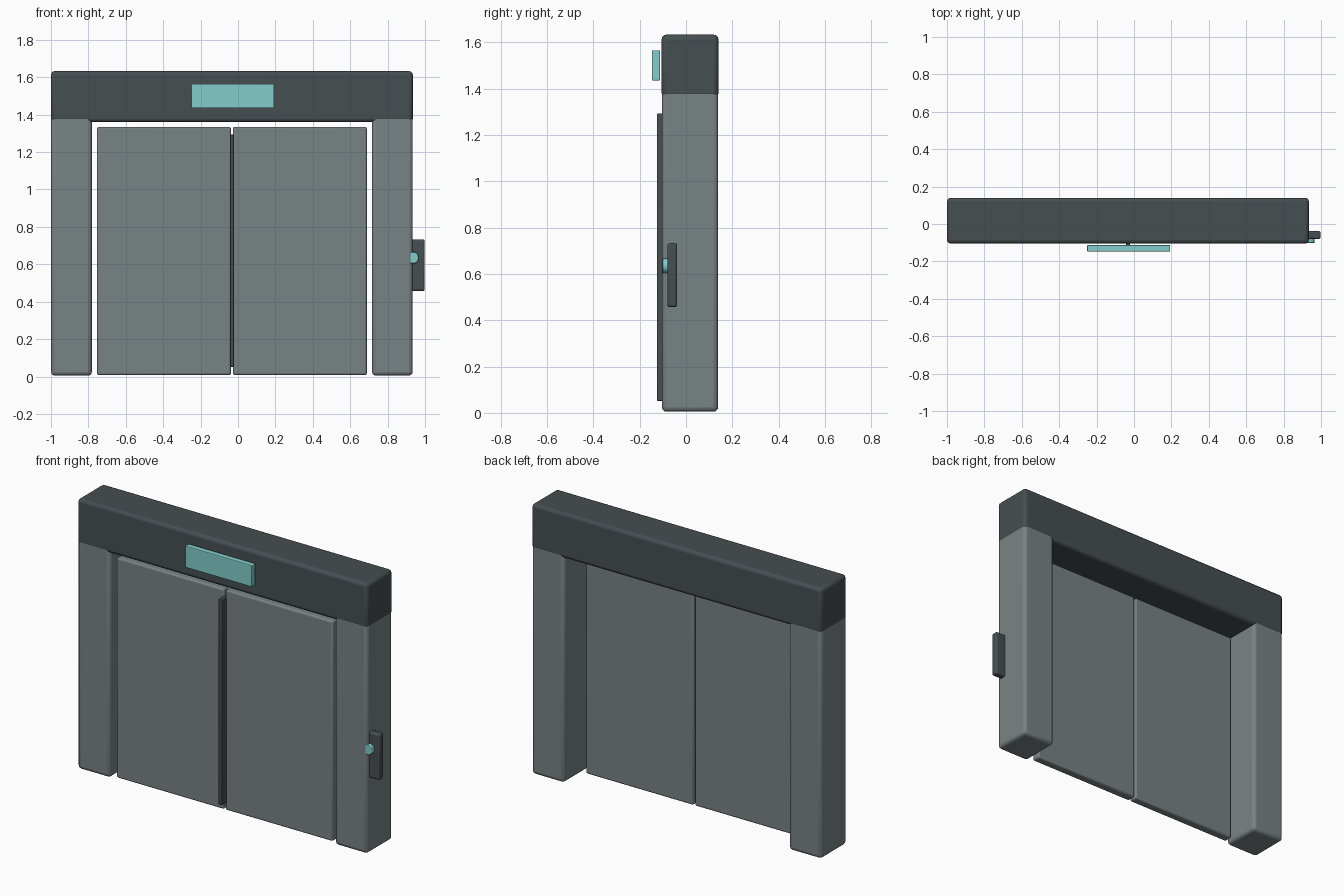
import bpy, bmesh, math
from mathutils import Matrix

if "Cube" in bpy.data.objects:
    bpy.data.objects.remove(bpy.data.objects["Cube"])


def srgb(r, g, b):
    f = lambda c: c / 12.92 if c <= 0.04045 else ((c + 0.055) / 1.055) ** 2.4
    return (f(r / 255), f(g / 255), f(b / 255), 1.0)


def material(name, rgb):
    m = bpy.data.materials.new(name)
    m.diffuse_color = srgb(*rgb)
    m.use_nodes = True
    m.node_tree.nodes["Principled BSDF"].inputs["Base Color"].default_value = m.diffuse_color
    return m


GREY = material("grey_metal", (121, 131, 132))
DARK = material("dark_slate", (70, 78, 81))
CYAN = material("pale_cyan", (130, 206, 204))


def finish(name, bm, mat, bevel=0.0, segments=3):
    mesh = bpy.data.meshes.new(name)
    bm.to_mesh(mesh)
    bm.free()
    ob = bpy.data.objects.new(name, mesh)
    bpy.context.collection.objects.link(ob)
    mesh.materials.append(mat)
    if bevel:
        mod = ob.modifiers.new("soft_edges", 'BEVEL')
        mod.width = bevel
        mod.segments = segments
        mod.limit_method = 'ANGLE'
    bpy.ops.object.select_all(action='DESELECT')
    ob.select_set(True)
    bpy.context.view_layer.objects.active = ob
    bpy.ops.object.shade_smooth_by_angle(angle=math.radians(35))
    return ob


def box(name, x, y, z, mat, bevel):
    """Bevelled box from (min, max) ranges on each axis."""
    bm = bmesh.new()
    bmesh.ops.create_cube(bm, size=1)
    for v in bm.verts:
        v.co = [(r[0] + r[1]) / 2 + c * (r[1] - r[0]) for c, r in zip(v.co, (x, y, z))]
    return finish(name, bm, mat, bevel)


CX = -0.0325  # centre line of the doorway

# Frame: header beam and two posts running up inside it
box("header_beam", (-1.0, 0.935), (-0.105, 0.14), (1.36, 1.633), DARK, 0.02)
for side, s in (("left", -1), ("right", 1)):
    xs = sorted((CX + s * 0.749, CX + s * 0.9665))
    box(side + "_post", xs, (-0.104, 0.139), (0.005, 1.6), GREY, 0.02)
    # Sliding door leaf
    xs = sorted((CX + s * 0.005, CX + s * 0.721))
    box(side + "_door", xs, (-0.082, -0.028), (0.008, 1.335), GREY, 0.01)

# Dark seal strip over the joint between the leaves
box("door_seal", (-0.043, -0.021), (-0.125, -0.07), (0.052, 1.293), DARK, 0.004)

# Display above the doors
box("display_sign", (-0.25, 0.193), (-0.147, -0.112), (1.435, 1.565), CYAN, 0.004)

# Call panel on the side of the right post, with a round button
box("call_panel", (0.87, 0.998), (-0.08, -0.038), (0.457, 0.733), DARK, 0.01)
bm = bmesh.new()
bmesh.ops.create_cone(bm, cap_ends=True, segments=24, radius1=0.031, radius2=0.031, depth=0.032,
                      matrix=Matrix.Translation((0.935, -0.086, 0.635)) @ Matrix.Rotation(math.pi / 2, 4, 'X'))
finish("call_button", bm, CYAN, 0.003, 2)
